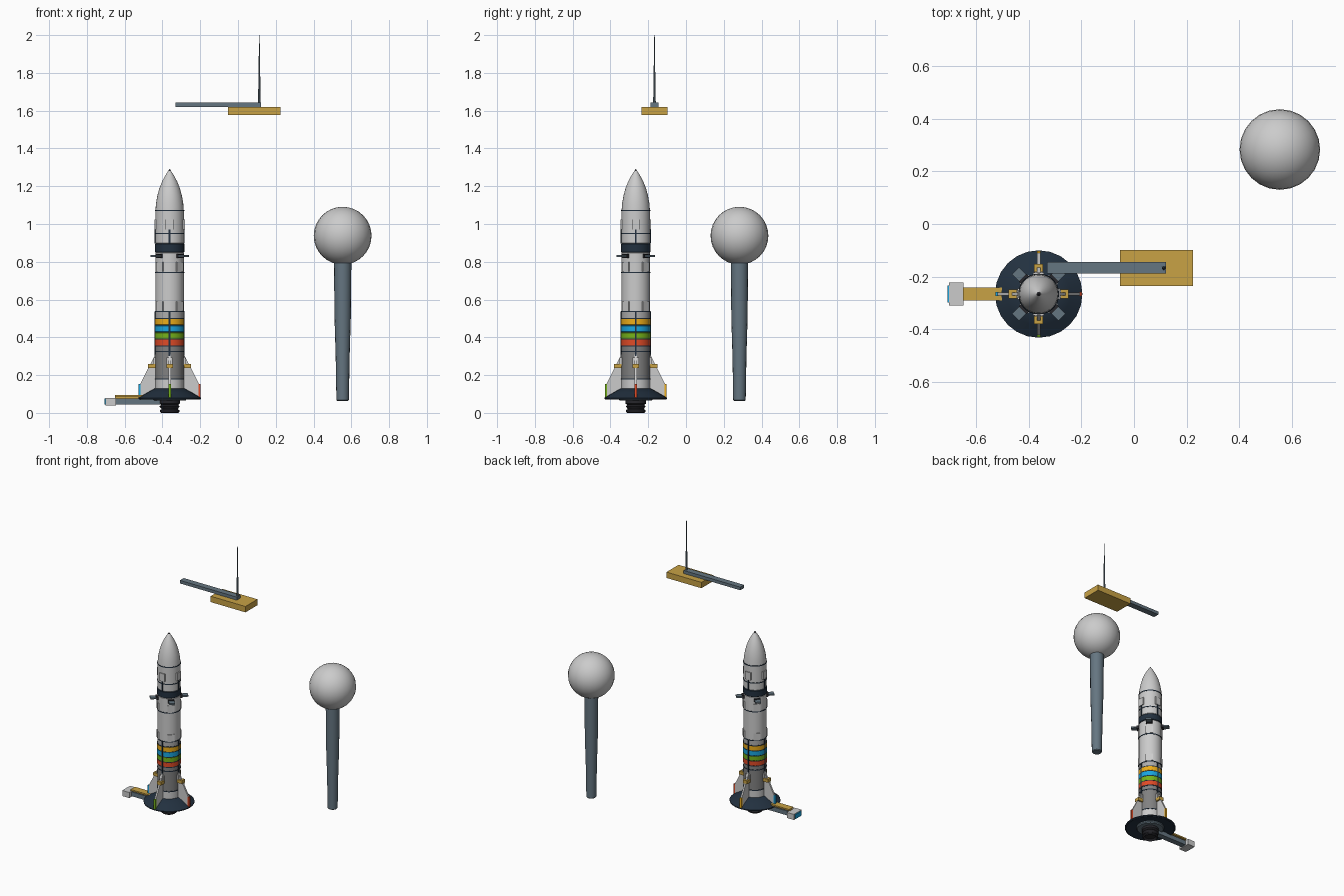
import bpy, bmesh, math
from mathutils import Matrix, Vector

if "Cube" in bpy.data.objects:
    bpy.data.objects.remove(bpy.data.objects["Cube"])

RX, RY = -0.362, -0.266          # rocket axis
TX, TY = 0.554, 0.283            # ball tower axis
COLORS = {
    "white": (0.78, 0.78, 0.75), "grey": (0.22, 0.22, 0.22), "silver": (0.42, 0.42, 0.42),
    "slate": (0.13, 0.18, 0.22), "navy": (0.016, 0.03, 0.05), "black": (0.02, 0.02, 0.025),
    "gold": (0.58, 0.36, 0.06), "red": (0.75, 0.07, 0.02), "green": (0.18, 0.45, 0.01),
    "blue": (0.01, 0.38, 0.75), "yellow": (0.85, 0.42, 0.01),
}
MATS = {}


def material(key):
    if key not in MATS:
        MATS[key] = bpy.data.materials.new(key)
        MATS[key].diffuse_color = (*COLORS[key], 1)
    return MATS[key]


def finish(bm, name, color, smooth=False):
    bmesh.ops.recalc_face_normals(bm, faces=bm.faces)
    me = bpy.data.meshes.new(name)
    bm.to_mesh(me)
    bm.free()
    ob = bpy.data.objects.new(name, me)
    bpy.context.collection.objects.link(ob)
    me.materials.append(material(color))
    if smooth:
        bpy.ops.object.select_all(action='DESELECT')
        ob.select_set(True)
        bpy.context.view_layer.objects.active = ob
        bpy.ops.object.shade_smooth_by_angle(angle=math.radians(35))
    return ob


def lathe(name, profile, color, x=RX, y=RY, n=28):
    """Closed solid of revolution from (radius, z) points."""
    bm = bmesh.new()
    rings = [[bm.verts.new((x + r * math.cos(2 * math.pi * i / n),
                            y + r * math.sin(2 * math.pi * i / n), z)) for i in range(n)]
             for r, z in profile]
    for a, b in zip(rings, rings[1:]):
        for i in range(n):
            j = (i + 1) % n
            bm.faces.new((a[i], a[j], b[j], b[i]))
    bm.faces.new(rings[0])
    bm.faces.new(rings[-1])
    return finish(bm, name, color, True)


def box(name, lo, hi, color, angle=None):
    """Box from corners; with an angle, local x is radial from the rocket axis."""
    lo, hi = Vector(lo), Vector(hi)
    bm = bmesh.new()
    bmesh.ops.create_cube(bm, size=1)
    bmesh.ops.scale(bm, vec=hi - lo, verts=bm.verts)
    bmesh.ops.translate(bm, vec=(lo + hi) / 2, verts=bm.verts)
    if angle is not None:
        bm.transform(Matrix.Translation((RX, RY, 0)) @ Matrix.Rotation(angle, 4, 'Z'))
    return finish(bm, name, color)


def radial(name, r0, r1, half, z0, z1, color, angle):
    return box(name, (r0, -half, z0), (r1, half, z1), color, angle)


def fin(name, angle, color="white", t=0.006):
    """Swept fin plate, extruded from its side outline."""
    outline = [(0.07, 0.1), (0.155, 0.08), (0.157, 0.15), (0.076, 0.31), (0.07, 0.31)]
    bm = bmesh.new()
    face = bm.faces.new([bm.verts.new((r, -t, z)) for r, z in outline])
    ext = bmesh.ops.extrude_face_region(bm, geom=[face])
    bmesh.ops.translate(bm, vec=(0, 2 * t, 0),
                        verts=[v for v in ext["geom"] if isinstance(v, bmesh.types.BMVert)])
    bm.transform(Matrix.Translation((RX, RY, 0)) @ Matrix.Rotation(angle, 4, 'Z'))
    return finish(bm, name, color)


# Rocket body sections, bottom to top
for name, z0, z1, r, color in [
        ("base_band", 0.12, 0.18, 0.076, "white"),
        ("lower_tank", 0.18, 0.355, 0.0755, "grey"),
        ("red_band", 0.355, 0.391, 0.078, "red"),
        ("green_band", 0.391, 0.427, 0.078, "green"),
        ("blue_band", 0.427, 0.464, 0.078, "blue"),
        ("yellow_band", 0.464, 0.5, 0.078, "yellow"),
        ("band_collar", 0.5, 0.537, 0.0755, "silver"),
        ("upper_tank", 0.537, 0.85, 0.0755, "white"),
        ("interstage_ring", 0.85, 0.896, 0.078, "navy"),
        ("payload_section", 0.896, 1.072, 0.0755, "white")]:
    e = 0.003
    lathe(name, [(r - e, z0), (r, z0 + e), (r, z1 - e), (r - e, z1)], color)

# Dark seams between sections
for i, z in enumerate((0.18, 0.325, 0.355, 0.391, 0.427, 0.464, 0.5, 0.537, 0.744, 0.95, 1.072)):
    lathe(f"seam_{i}", [(0.0775, z - 0.003), (0.0775, z + 0.003)], "navy")

# Ogive nose and tip
lathe("nose_cone", [(0.075, 1.072), (0.072, 1.11), (0.065, 1.15), (0.054, 1.19),
                    (0.040, 1.225), (0.024, 1.255), (0.008, 1.28)], "white")
lathe("nose_tip", [(0.009, 1.278), (0.001, 1.291)], "black")

# Flared skirt and engine
lathe("skirt", [(0.06, 0.085), (0.158, 0.07), (0.166, 0.074), (0.166, 0.08),
                (0.12, 0.107), (0.082, 0.128), (0.07, 0.128)], "navy", n=24)
lathe("engine_plate", [(0.085, 0.066), (0.09, 0.072), (0.09, 0.08)], "slate")
lathe("engine_bell", [(0.034, 0.012), (0.045, 0.0), (0.052, 0.006), (0.052, 0.014), (0.043, 0.02),
                      (0.048, 0.028), (0.054, 0.034), (0.045, 0.042), (0.055, 0.05),
                      (0.055, 0.08)], "black")

# Fins with coloured edges, clamps, hatches and cable ducts on the four main sides
for i, color in enumerate(("red", "yellow", "blue", "green")):
    a = i * math.pi / 2
    fin(f"fin_{i}", a)
    radial(f"fin_edge_{i}", 0.153, 0.164, 0.007, 0.082, 0.152, color, a)
    radial(f"clamp_{i}", 0.076, 0.114, 0.017, 0.237, 0.26, "gold", a)
    radial(f"clamp_cover_{i}", 0.07, 0.085, 0.016, 0.25, 0.292, "white", a)
    radial(f"hatch_{i}", 0.07, 0.081, 0.021, 0.97, 1.025, "white", a)
    radial(f"lower_duct_{i}", 0.07, 0.08, 0.005, 0.13, 0.537, "navy", a)
    radial(f"upper_duct_{i}", 0.07, 0.08, 0.005, 0.896, 0.97, "navy", a)

# Steering vanes and panels on the diagonals
for i in range(4):
    a = math.pi / 4 + i * math.pi / 2
    radial(f"vane_hinge_{i}", 0.07, 0.087, 0.02, 0.82, 0.841, "black", a)
    radial(f"vane_{i}", 0.08, 0.125, 0.019, 0.826, 0.836, "slate", a)
    radial(f"upper_panel_{i}", 0.07, 0.079, 0.024, 0.748, 0.8, "white", a)
    radial(f"lower_panel_{i}", 0.07, 0.079, 0.024, 0.54, 0.59, "white", a)

# Launch arm at the base
box("arm_beam", (-0.66, RY - 0.02, 0.045), (-0.36, RY + 0.02, 0.076), "slate")
box("arm_walkway", (-0.65, RY - 0.025, 0.084), (-0.5, RY + 0.025, 0.094), "gold")
box("arm_walkway_support", (-0.65, RY - 0.012, 0.07), (-0.5, RY + 0.012, 0.086), "gold")
box("arm_end_box", (-0.702, RY - 0.044, 0.04), (-0.647, RY + 0.044, 0.08), "white")
box("arm_end_light", (-0.708, RY - 0.033, 0.044), (-0.7, RY + 0.033, 0.076), "blue")

# Floating crane head with mast
box("crane_slab", (-0.053, -0.235, 1.578), (0.224, -0.099, 1.62), "gold")
box("crane_beam", (-0.33, -0.188, 1.62), (0.122, -0.145, 1.642), "slate")
lathe("crane_mast", [(0.008, 1.62), (0.006, 1.7), (0.0015, 2.0)], "slate", 0.113, -0.167, 10)

# Ball tower
lathe("tower_column", [(0.028, 0.063), (0.033, 0.068), (0.037, 0.3), (0.043, 0.5), (0.046, 0.8)],
      "slate", TX, TY, 16)
bm = bmesh.new()
bmesh.ops.create_uvsphere(bm, u_segments=24, v_segments=16, radius=0.153,
                          matrix=Matrix.Translation((TX, TY, 0.938)))
finish(bm, "tower_ball", "white", True)

for m in bpy.data.materials:
    if m.users and not m.is_grease_pencil:
        m.use_nodes = True
        m.node_tree.nodes["Principled BSDF"].inputs["Base Color"].default_value = m.diffuse_color
